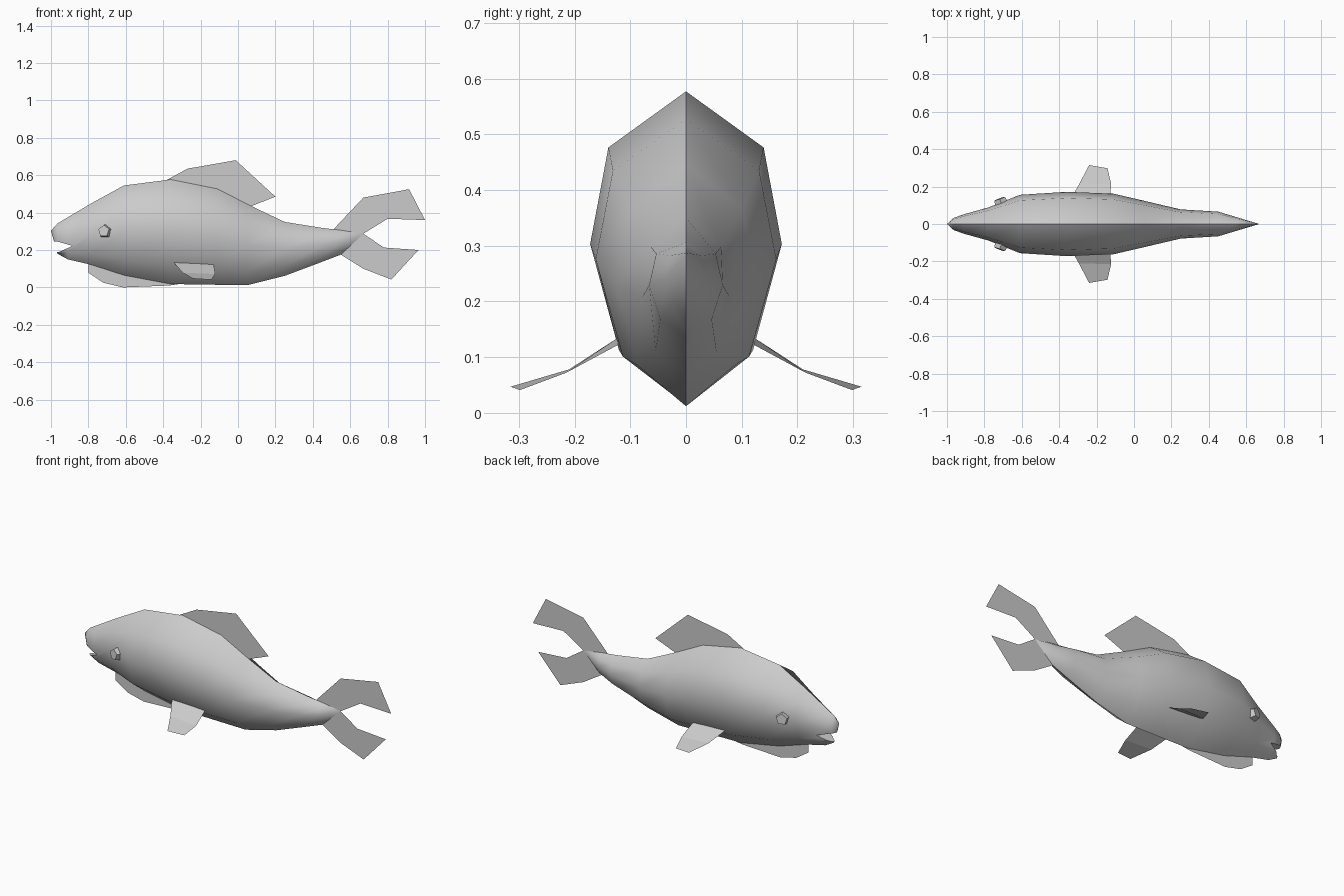
import bpy, bmesh, math
from mathutils import Vector

if "Cube" in bpy.data.objects:
    bpy.data.objects.remove(bpy.data.objects["Cube"])


def add_object(name, bm):
    bmesh.ops.recalc_face_normals(bm, faces=bm.faces[:])
    me = bpy.data.meshes.new(name)
    bm.to_mesh(me)
    bm.free()
    ob = bpy.data.objects.new(name, me)
    bpy.context.collection.objects.link(ob)
    return ob


def activate(ob):
    bpy.ops.object.select_all(action='DESELECT')
    ob.select_set(True)
    bpy.context.view_layer.objects.active = ob


def flat_fin(name, points):
    """Single flat sheet standing on the centre line."""
    bm = bmesh.new()
    bm.faces.new([bm.verts.new((x, 0, z)) for x, z in points])
    return add_object(name, bm)


# Body: eight-sided sections (x, top z, bottom z, half width) between two tips
sections = [
    (-0.965, 0.342, 0.18, 0.032),
    (-0.91, 0.375, 0.15, 0.052),
    (-0.78, 0.452, 0.12, 0.088),
    (-0.61, 0.545, 0.065, 0.156),
    (-0.36, 0.577, 0.018, 0.172),
    (-0.11, 0.527, 0.014, 0.162),
    (0.05, 0.445, 0.012, 0.125),
    (0.25, 0.35, 0.062, 0.078),
    (0.45, 0.318, 0.137, 0.066),
    (0.55, 0.306, 0.175, 0.036),
]
ring_shape = [(0, 1), (0.81, 0.82), (1, 0.51), (0.70, 0.17),
              (0, 0), (-0.70, 0.17), (-1, 0.51), (-0.81, 0.82)]
bm = bmesh.new()
rings = [[bm.verts.new((x, w * u, zb + (zt - zb) * v)) for u, v in ring_shape]
         for x, zt, zb, w in sections]
n = len(ring_shape)
for a, b in zip(rings, rings[1:]):
    for i in range(n):
        bm.faces.new((a[i], a[(i + 1) % n], b[(i + 1) % n], b[i]))
for ring, tip in ((rings[0], (-1, 0, 0.302)), (rings[-1], (0.67, 0, 0.287))):
    t = bm.verts.new(tip)
    for i in range(n):
        bm.faces.new((ring[i], ring[(i + 1) % n], t))
body = add_object("body", bm)

# Mouth: wedge cut out of the snout
bm = bmesh.new()
wedge = [(-1.1, 0.25), (-0.965, 0.245), (-0.885, 0.222), (-0.955, 0.19), (-1.1, 0.185)]
face = bm.faces.new([bm.verts.new((x, -0.2, z)) for x, z in wedge])
out = bmesh.ops.extrude_face_region(bm, geom=[face])
bmesh.ops.translate(bm, vec=(0, 0.4, 0),
                    verts=[v for v in out["geom"] if isinstance(v, bmesh.types.BMVert)])
cutter = add_object("mouth_cutter", bm)
mod = body.modifiers.new("mouth", 'BOOLEAN')
mod.operation, mod.solver, mod.object = 'DIFFERENCE', 'EXACT', cutter
activate(body)
bpy.ops.object.modifier_apply(modifier="mouth")
bpy.data.objects.remove(cutter)
bpy.ops.object.shade_smooth_by_angle(angle=math.radians(45))

# Fins on the centre line
flat_fin("dorsal_fin", [(-0.38, 0.575), (-0.27, 0.635), (-0.012, 0.68),
                        (0.2, 0.485), (0.07, 0.434), (-0.11, 0.52)])
flat_fin("tail_upper", [(0.5, 0.3), (0.67, 0.48), (0.915, 0.525),
                        (1.0, 0.36), (0.8, 0.367), (0.67, 0.287)])
flat_fin("tail_lower", [(0.67, 0.287), (0.78, 0.213), (0.965, 0.2),
                        (0.82, 0.042), (0.67, 0.1), (0.545, 0.178)])
flat_fin("belly_fin", [(-0.8, 0.13), (-0.8, 0.078), (-0.72, 0.025), (-0.615, 0.0),
                       (-0.37, 0.01), (-0.3, 0.02), (-0.6, 0.08)])

# Paired fins and eyes
for side, s in (("right", -1), ("left", 1)):
    bm = bmesh.new()
    upper = [(-0.345, 0.122, 0.135), (-0.295, 0.21, 0.078), (-0.24, 0.315, 0.047),
             (-0.142, 0.298, 0.041), (-0.122, 0.215, 0.072), (-0.13, 0.122, 0.122)]
    v = [bm.verts.new((x, s * y, z)) for x, y, z in upper]
    for a, b in ((0, 5), (1, 4)):
        bm.faces.new((v[a], v[a + 1], v[b - 1], v[b]))
    add_object("side_fin_" + side, bm)

    # Eye: small five-sided tapered stud facing outwards and slightly forward
    bm = bmesh.new()
    bmesh.ops.create_cone(bm, cap_ends=True, segments=5, radius1=0.041,
                          radius2=0.032, depth=0.05)
    eye = add_object("eye_" + side, bm)
    eye.location = (-0.71, s * 0.112, 0.3)
    eye.rotation_mode = 'QUATERNION'
    eye.rotation_quaternion = Vector((-0.36, s, 0.08)).to_track_quat('Z', 'Y')
